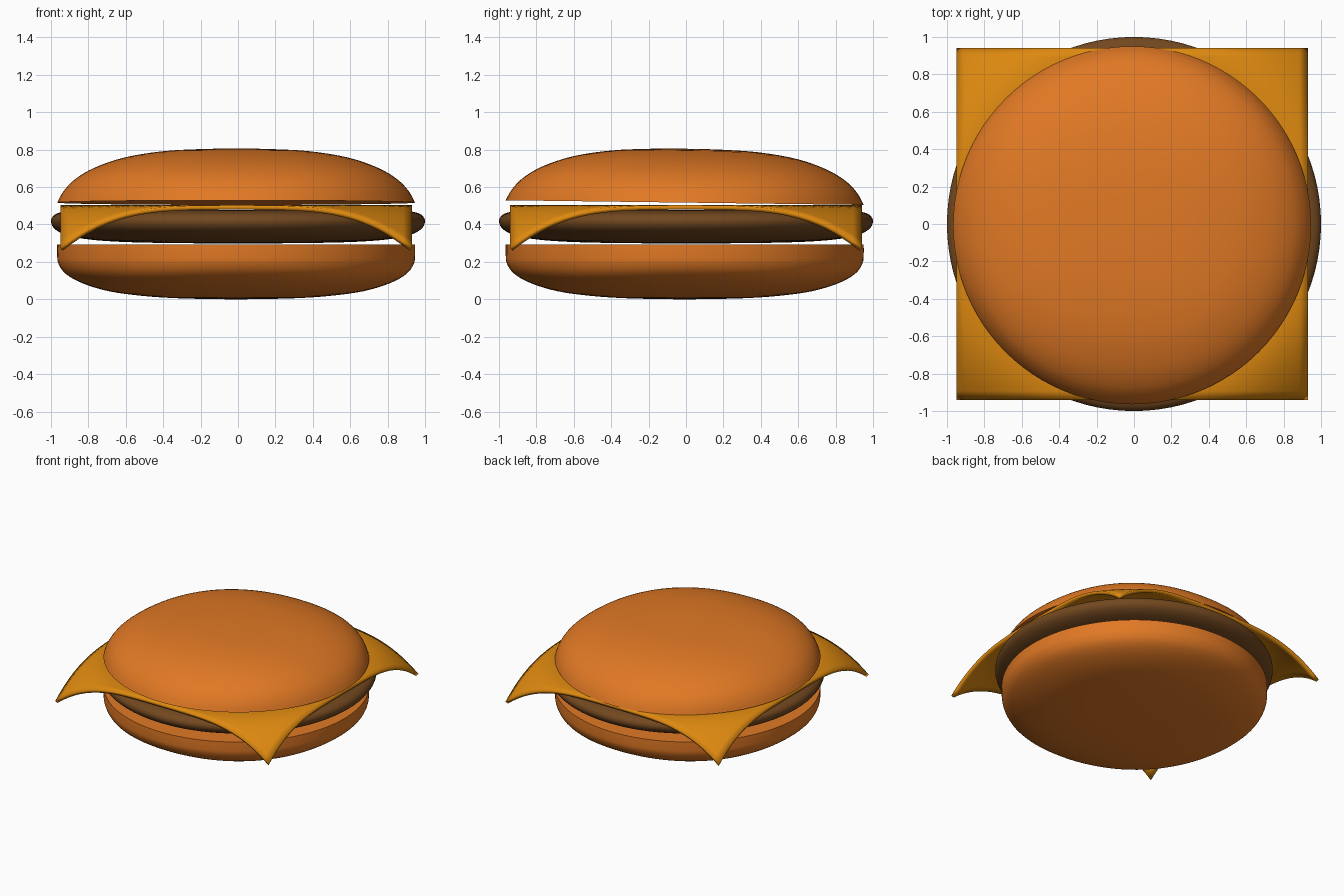
import bpy, bmesh, math

if "Cube" in bpy.data.objects:
    bpy.data.objects.remove(bpy.data.objects["Cube"])


def material(name, rgb):
    m = bpy.data.materials.new(name)
    m.diffuse_color = (*rgb, 1)
    m.use_nodes = True
    m.node_tree.nodes["Principled BSDF"].inputs["Base Color"].default_value = m.diffuse_color
    return m


def finish(name, bm, mat):
    bmesh.ops.recalc_face_normals(bm, faces=bm.faces)
    me = bpy.data.meshes.new(name)
    bm.to_mesh(me)
    bm.free()
    ob = bpy.data.objects.new(name, me)
    bpy.context.collection.objects.link(ob)
    me.materials.append(mat)
    bpy.ops.object.select_all(action='DESELECT')
    ob.select_set(True)
    bpy.context.view_layer.objects.active = ob
    bpy.ops.object.shade_smooth_by_angle(angle=math.radians(40))
    return ob


def smooth_profile(pts, n=4):
    # Catmull-Rom curve through the profile points
    p = [pts[0]] + pts + [pts[-1]]
    out = []
    for i in range(1, len(p) - 2):
        a, b, c, d = p[i - 1:i + 3]
        for k in range(n):
            t = k / n
            out.append(tuple(0.5 * (2 * b[j] + (c[j] - a[j]) * t
                                    + (2 * a[j] - 5 * b[j] + 4 * c[j] - d[j]) * t * t
                                    + (3 * b[j] - a[j] - 3 * c[j] + d[j]) * t ** 3)
                             for j in (0, 1)))
    return out + [pts[-1]]


def lathe(name, pts, mat, square=0.0, sides=96):
    # Turned body; sections away from the rim become slightly squarish
    prof = smooth_profile(pts)
    rmax = max(r for r, z in prof)
    bm = bmesh.new()
    rings = []
    for r, z in prof:
        e = 2 + square * (1 - (r / rmax) ** 4)
        ring = []
        for i in range(sides):
            a = 2 * math.pi * i / sides
            c, s = math.cos(a), math.sin(a)
            f = r / (abs(c) ** e + abs(s) ** e) ** (1 / e)
            ring.append(bm.verts.new((f * c, f * s, z)))
        rings.append(ring)
    for lo, hi in zip(rings, rings[1:]):
        for i in range(sides):
            j = (i + 1) % sides
            bm.faces.new((lo[i], lo[j], hi[j], hi[i]))
    bm.faces.new(rings[0])
    bm.faces.new(rings[-1])
    return finish(name, bm, mat)


bun = material("bun", (0.75, 0.19, 0.018))
meat = material("meat", (0.17, 0.065, 0.014))
cheddar = material("cheddar", (0.73, 0.25, 0.005))

# Bottom bun
bottom = lathe("bottom_bun", [(0.05, 0), (0.3, 0.005), (0.5, 0.018), (0.68, 0.043),
                              (0.82, 0.085), (0.91, 0.135), (0.95, 0.19),
                              (0.957, 0.24), (0.957, 0.292)], bun, 0.4)
bottom.location = (-0.01, -0.007, 0)

# Patty
lathe("patty", [(0.05, 0.298), (0.5, 0.303), (0.75, 0.315), (0.9, 0.338), (0.975, 0.372),
                (1.0, 0.415), (0.98, 0.452), (0.92, 0.47), (0.8, 0.476), (0.05, 0.476)], meat)

# Cheese slice with drooping corners
bm = bmesh.new()
bmesh.ops.create_grid(bm, x_segments=40, y_segments=40, size=0.94)
for v in bm.verts:
    over = max(0, math.hypot(v.co.x, v.co.y) - 0.93)
    v.co.z = 0.503 - 1.42 * over ** 2
cheese = finish("cheese_slice", bm, cheddar)
cheese.location.x = -0.01
thick = cheese.modifiers.new("thickness", 'SOLIDIFY')
thick.thickness = 0.024
thick.offset = -1

# Top bun, tipped slightly towards the back
top = lathe("top_bun", [(0.957, 0), (0.925, 0.058), (0.865, 0.122), (0.76, 0.185),
                        (0.6, 0.24), (0.4, 0.273), (0.2, 0.285), (0.05, 0.288)], bun, 0.4)
top.location = (-0.01, -0.007, 0.517)
top.rotation_euler.x = -0.013
